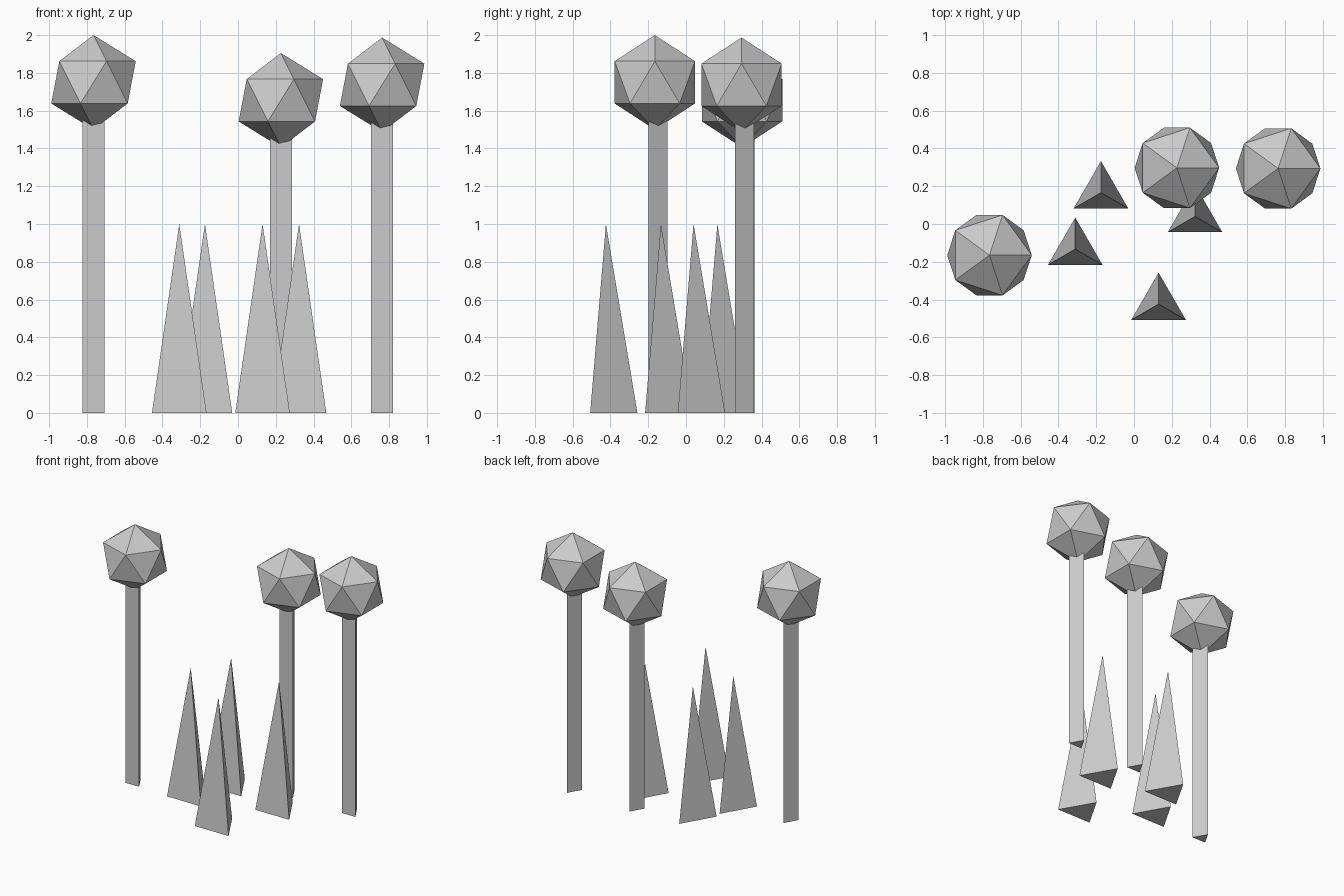
import bpy

if "Cube" in bpy.data.objects:
    bpy.data.objects.remove(bpy.data.objects["Cube"])

CROWN_R = 0.25
TRUNK_R = 0.0667
CONE_R = 0.1667


def round_tree(i, x, y, top):
    # three-sided trunk, its end sunk into the crown
    height = top - 2 * CROWN_R + 0.1
    bpy.ops.mesh.primitive_cylinder_add(vertices=3, radius=TRUNK_R, depth=height,
                                        location=(x, y, height / 2))
    bpy.context.object.name = f"tree_trunk_{i}"
    # faceted ball crown
    bpy.ops.mesh.primitive_ico_sphere_add(subdivisions=1, radius=CROWN_R,
                                          location=(x, y, top - CROWN_R))
    bpy.context.object.name = f"tree_crown_{i}"


def conifer(i, x, y):
    # three-sided spike tree
    bpy.ops.mesh.primitive_cone_add(vertices=3, radius1=CONE_R, radius2=0, depth=1.0,
                                    location=(x, y, 0.5))
    bpy.context.object.name = f"conifer_{i}"


# round trees: x, y, top height
for i, t in enumerate([(-0.765, -0.165, 2.0), (0.227, 0.297, 1.905), (0.763, 0.294, 1.987)], 1):
    round_tree(i, *t)

# conifers: x, y
for i, c in enumerate([(-0.311, -0.133), (-0.175, 0.166), (0.13, -0.424), (0.323, 0.04)], 1):
    conifer(i, *c)
